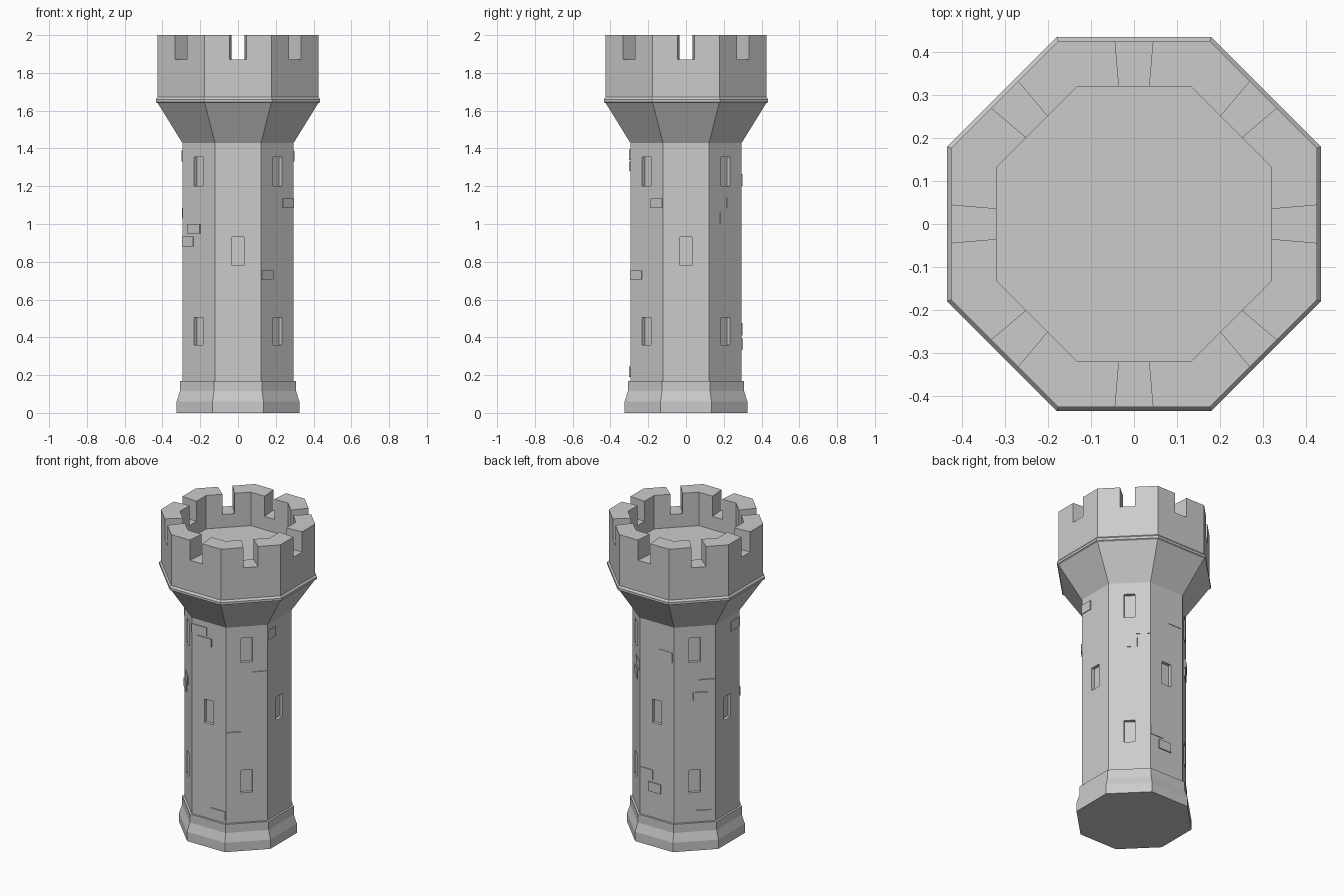
import bpy, bmesh
from math import cos, sin, pi, radians
from mathutils import Vector

if "Cube" in bpy.data.objects:
    bpy.data.objects.remove(bpy.data.objects["Cube"])

K = 1 / cos(pi / 8)          # apothem -> corner radius
BODY = 0.295                 # apothem of the shaft


def finish(name, bm):
    bmesh.ops.recalc_face_normals(bm, faces=bm.faces)
    me = bpy.data.meshes.new(name)
    bm.to_mesh(me)
    bm.free()
    ob = bpy.data.objects.new(name, me)
    bpy.context.collection.objects.link(ob)
    return ob


def loft(name, profile):
    """Octagonal lathe through (apothem, z) points, capped at both ends."""
    bm = bmesh.new()
    rings = []
    for a, z in profile:
        rings.append([bm.verts.new((a * K * cos(pi / 8 + i * pi / 4),
                                    a * K * sin(pi / 8 + i * pi / 4), z))
                      for i in range(8)])
    for r, s in zip(rings, rings[1:]):
        for i in range(8):
            j = (i + 1) % 8
            bm.faces.new((r[i], r[j], s[j], s[i]))
    bm.faces.new(rings[0][::-1])
    bm.faces.new(rings[-1])
    return finish(name, bm)


def prism(bm, pts, z0, z1):
    lo = [bm.verts.new((p[0], p[1], z0)) for p in pts]
    hi = [bm.verts.new((p[0], p[1], z1)) for p in pts]
    n = len(pts)
    faces = [bm.faces.new(lo[::-1]), bm.faces.new(hi)]
    for i in range(n):
        j = (i + 1) % n
        faces.append(bm.faces.new((lo[i], lo[j], hi[j], hi[i])))


def on_face(deg, t, d):
    """Plan point on the tower side facing deg: t along the side, d outward."""
    a = radians(deg)
    return Vector((d * cos(a) - t * sin(a), d * sin(a) + t * cos(a)))


def block(bm, deg, t0, t1, z0, z1, d0, d1):
    prism(bm, [on_face(deg, t0, d0), on_face(deg, t0, d1),
               on_face(deg, t1, d1), on_face(deg, t1, d0)], z0, z1)


# Stepped plinth
loft("base", [(0.325, 0), (0.325, 0.06), (0.308, 0.115), (0.308, 0.17)])

# Shaft with recessed windows
shaft = loft("shaft", [(BODY, 0.1), (BODY, 1.435)])
bm = bmesh.new()
for k in range(8):
    spans = [(0.36, 0.505), (1.2, 1.355)] if k % 2 else [(0.78, 0.93)]
    for z0, z1 in spans:
        block(bm, k * 45, -0.033, 0.033, z0, z1, BODY - 0.02, BODY + 0.05)
cutter = finish("window_cutter", bm)
cutter.hide_render = True
mod = shaft.modifiers.new("windows", 'BOOLEAN')
mod.operation = 'DIFFERENCE'
mod.solver = 'EXACT'
mod.object = cutter
bpy.context.view_layer.objects.active = shaft
bpy.ops.object.modifier_apply(modifier=mod.name)
bpy.data.objects.remove(cutter)

# Flared crown, moulding, parapet wall and sunken floor
loft("crown", [(BODY, 1.43), (0.425, 1.64), (0.435, 1.645), (0.435, 1.66),
               (0.426, 1.672), (0.426, 1.87), (0.32, 1.87), (0.32, 1.785)])

# Merlons wrapping each corner, with tapered gaps mid-side
bm = bmesh.new()
for k in range(8):
    c = k * 45
    n = c + 45
    prism(bm, [on_face(c, 0.044, 0.426), on_face(c, 0.426 * 0.41421, 0.426),
               on_face(n, -0.044, 0.426), on_face(n, -0.035, 0.32),
               on_face(c, 0.32 * 0.41421, 0.32), on_face(c, 0.035, 0.32)],
          1.87, 2.0)
finish("merlons", bm)

# Raised stones: side angle, start and end along side, bottom, top, projection
stones = [
    (-90, -0.12, -0.015, 1.34, 1.395, .006), (-90, -0.085, 0.02, 1.28, 1.33, .006),
    (-90, 0.01, 0.118, 0.19, 0.245, .006), (-45, 0.037, 0.12, 1.085, 1.135, .006),
    (-45, -0.12, -0.034, 0.705, 0.755, .006), (-135, -0.08, 0.013, 0.95, 1.0, .006),
    (-135, -0.12, -0.037, 0.88, 0.935, .006), (0, -0.12, -0.04, 1.33, 1.39, .005),
    (45, 0.01, 0.12, 1.085, 1.14, .002), (45, -0.04, 0.045, 1.0, 1.06, .002),
    (90, 0.01, 0.11, 1.2, 1.265, .003), (90, -0.12, -0.03, 0.41, 0.475, .004),
    (90, -0.06, 0.03, 0.335, 0.395, .007), (135, 0.024, 0.118, 1.03, 1.085, .006),
    (135, -0.01, 0.077, 0.955, 1.005, .006), (135, 0.0, 0.1, 0.195, 0.245, .006),
    (180, 0.03, 0.12, 1.33, 1.39, .005),
]
bm = bmesh.new()
for deg, t0, t1, z0, z1, out in stones:
    block(bm, deg, t0, t1, z0, z1, BODY - 0.01, BODY + out)
finish("raised_stones", bm)
